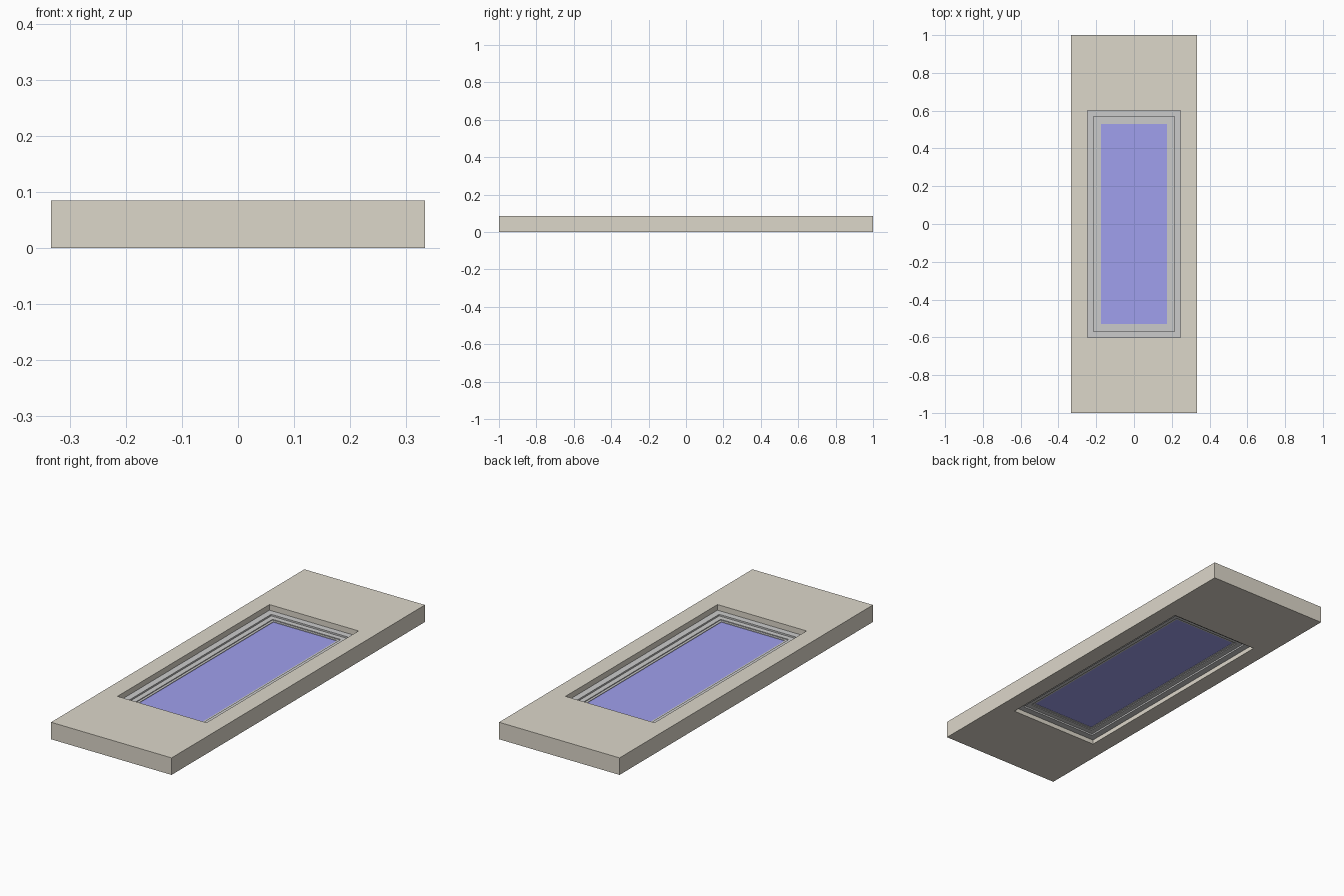
import bpy, bmesh

if "Cube" in bpy.data.objects:
    bpy.data.objects.remove(bpy.data.objects["Cube"])


def material(name, color):
    m = bpy.data.materials.new(name)
    m.diffuse_color = color
    m.use_nodes = True
    m.node_tree.nodes["Principled BSDF"].inputs["Base Color"].default_value = m.diffuse_color
    return m


def finish(name, bm, mat=None):
    bmesh.ops.recalc_face_normals(bm, faces=bm.faces)
    me = bpy.data.meshes.new(name)
    bm.to_mesh(me)
    bm.free()
    ob = bpy.data.objects.new(name, me)
    bpy.context.collection.objects.link(ob)
    if mat:
        me.materials.append(mat)
    return ob


def ring(name, outer, inner, z0, z1, mat=None):
    """Rectangular frame: outer/inner are (half x, half y)."""
    bm = bmesh.new()
    loops = []
    for (hx, hy), z in ((outer, z0), (outer, z1), (inner, z1), (inner, z0)):
        loops.append([bm.verts.new((sx * hx, sy * hy, z))
                      for sx, sy in ((-1, -1), (1, -1), (1, 1), (-1, 1))])
    for a in range(4):
        p, q = loops[a], loops[(a + 1) % 4]
        for i in range(4):
            j = (i + 1) % 4
            bm.faces.new((p[i], p[j], q[j], q[i]))
    return finish(name, bm, mat)


wall_mat = material("plaster", (0.72, 0.68, 0.59, 1))
glass_mat = material("glass", (0.35, 0.35, 0.85, 0.6))

# Wall panel with the window opening
opening = (0.246, 0.60)
ring("wall_panel", (0.333, 1.0), opening, 0, 0.085, wall_mat)

# Stepped window frame, each ring nested inside the last
steps = [("outer_frame", opening, (0.214, 0.568), 0.022, 0.057),
         ("sash", (0.214, 0.568), (0.188, 0.542), 0.030, 0.049),
         ("glazing_bead", (0.188, 0.542), (0.176, 0.53), 0.034, 0.045)]
for step in steps:
    ring(*step)

# Glass pane
bm = bmesh.new()
bmesh.ops.create_cube(bm, size=1)
for v in bm.verts:
    v.co = (v.co.x * 0.352, v.co.y * 1.06, 0.0395 + v.co.z * 0.006)
finish("glass_pane", bm, glass_mat)
